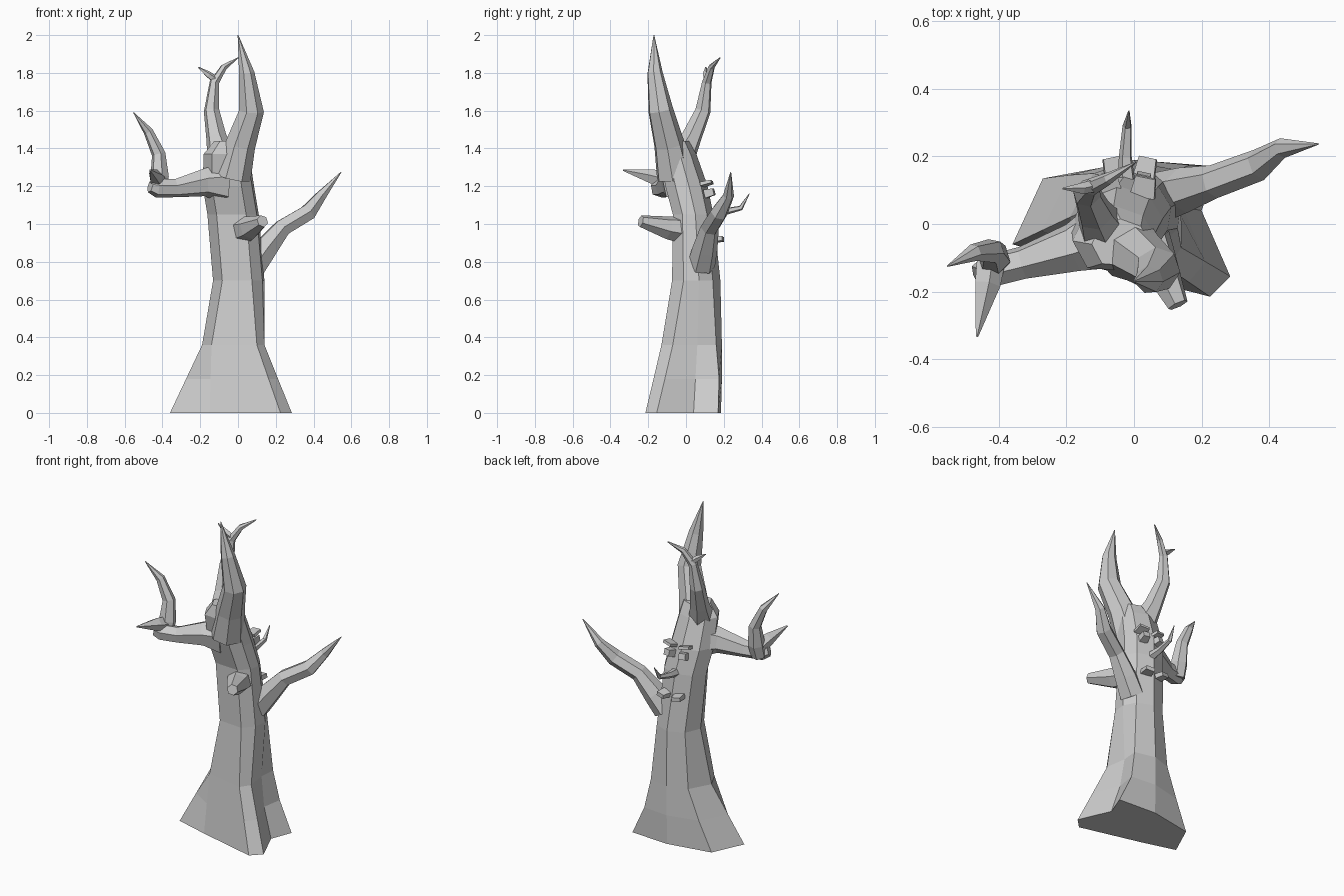
import bpy, bmesh, math
from mathutils import Vector, Matrix


def finish(bm, name):
    bmesh.ops.recalc_face_normals(bm, faces=bm.faces[:])
    me = bpy.data.meshes.new(name)
    bm.to_mesh(me)
    bm.free()
    ob = bpy.data.objects.new(name, me)
    bpy.context.collection.objects.link(ob)
    return ob


def loft(name, rings):
    """Skin equal-length rings of points and cap both ends."""
    bm = bmesh.new()
    vs = [[bm.verts.new(p) for p in r] for r in rings]
    n = len(vs[0])
    for a, b in zip(vs, vs[1:]):
        for i in range(n):
            j = (i + 1) % n
            bm.faces.new((a[i], a[j], b[j], b[i]))
    bm.faces.new(vs[0][::-1])
    bm.faces.new(vs[-1])
    return finish(bm, name)


def limb(name, path, sides=6):
    """Faceted tube along (x, y, z, radius) points."""
    pts = [Vector(p[:3]) for p in path]
    rings, side = [], None
    for i, p in enumerate(pts):
        t = (pts[min(i + 1, len(pts) - 1)] - pts[max(i - 1, 0)]).normalized()
        if side is None:
            side = t.orthogonal()
        side = (side - t * side.dot(t)).normalized()
        up = t.cross(side)
        r = path[i][3]
        rings.append([p + r * (math.cos(a) * side + math.sin(a) * up)
                      for a in (math.tau * k / sides for k in range(sides))])
    return loft(name, rings)


def block(name, loc, size, rot):
    """Small tapered block for the face on the back."""
    bm = bmesh.new()
    bmesh.ops.create_cube(bm, size=1)
    for v in bm.verts:
        if v.co.y > 0:
            v.co.x *= 0.8
            v.co.z *= 0.8
    ob = finish(bm, name)
    ob.location, ob.scale = loc, size
    ob.rotation_euler = [math.radians(a) for a in rot]


# Trunk: flared roots, then eight-sided sections leaning forward
foot = [(.2, .04), (.25, .17), (0, .185), (-.27, .135),
        (-.36, -.06), (-.15, -.12), (.225, -.215), (.285, -.155)]
mid = [(.145, .05), (.165, .175), (0, .19), (-.19, .145),
       (-.275, -.02), (-.145, -.1), (.162, -.172), (.212, -.112)]
neck = [(.12, .06), (.13, .16), (0, .19), (-.12, .15),
        (-.19, .02), (-.14, -.08), (.1, -.13), (.14, -.07)]
rings = [[(x, y, z) for x, y in pts]
         for pts, z in ((foot, 0), (mid, .18), (neck, .36))]
angles = [math.radians(a) for a in (10, 45, 90, 135, 180, 230, 300, 335)]
for cx, cy, z, rx, ry in [(.005, .045, .7, .137, .137),
                          (-.025, .03, 1.05, .137, .115),
                          (-.05, -.005, 1.2, .137, .12),
                          (-.06, -.05, 1.37, .122, .105),
                          (-.04, -.06, 1.44, .085, .075)]:
    rings.append([(cx + rx * math.cos(a), cy + ry * math.sin(a), z) for a in angles])
loft("trunk", rings)

# Forked top
limb("main_top", [(-.03, -.06, 1.25, .1), (.01, -.09, 1.42, .083),
                  (.07, -.135, 1.6, .068), (.045, -.165, 1.8, .042),
                  (0, -.17, 2.0, .002)], 7)
limb("rear_top", [(-.08, -.04, 1.33, .085), (-.115, .03, 1.46, .055),
                  (-.14, .09, 1.6, .042), (-.125, .11, 1.75, .026),
                  (-.075, .135, 1.83, .018), (0, .18, 1.88, .003)])
limb("rear_twig", [(-.11, .115, 1.755, .02), (-.155, .105, 1.79, .018),
                   (-.21, .105, 1.83, .003)], 5)

# Left branch with an upturned end and a forward spike
limb("left_branch", [(-.08, -.03, 1.22, .11), (-.18, -.07, 1.22, .075),
                     (-.33, -.115, 1.19, .05), (-.43, -.14, 1.19, .05),
                     (-.465, -.155, 1.2, .035)])
limb("left_branch_tip", [(-.42, -.12, 1.17, .045), (-.415, -.1, 1.25, .05),
                         (-.42, -.08, 1.37, .037), (-.475, -.085, 1.49, .026),
                         (-.553, -.125, 1.59, .002)])
limb("left_spike", [(-.425, -.11, 1.23, .045), (-.435, -.18, 1.25, .04),
                    (-.465, -.333, 1.285, .004)], 5)

# Right branch and front stump
limb("right_branch", [(.08, .08, .78, .075), (.145, .1, .87, .068),
                      (.235, .125, .98, .05), (.37, .175, 1.06, .048),
                      (.44, .225, 1.15, .03), (.546, .237, 1.275, .002)])
limb("front_stump", [(.03, -.02, .97, .075), (.065, -.1, .98, .062),
                     (.13, -.24, 1.015, .032)])

# Face on the back: nose twig, eyes, brows, mouth
limb("nose", [(-.02, .1, 1.05, .03), (-.025, .2, 1.065, .02),
              (-.02, .29, 1.085, .014), (-.015, .335, 1.16, .002)], 5)
for s, x in ((1, .025), (-1, -.07)):
    turn = -12 * s
    block("eye", (x, .125, 1.165), (.05, .05, .045), (15, 0, turn))
    block("brow", (x + .005 * s, .11, 1.215), (.075, .06, .02), (15, -8 * s, turn))
    block("mouth_lump", (x + .01, .165, .92), (.065, .065, .03), (0, -8 * s, turn))
